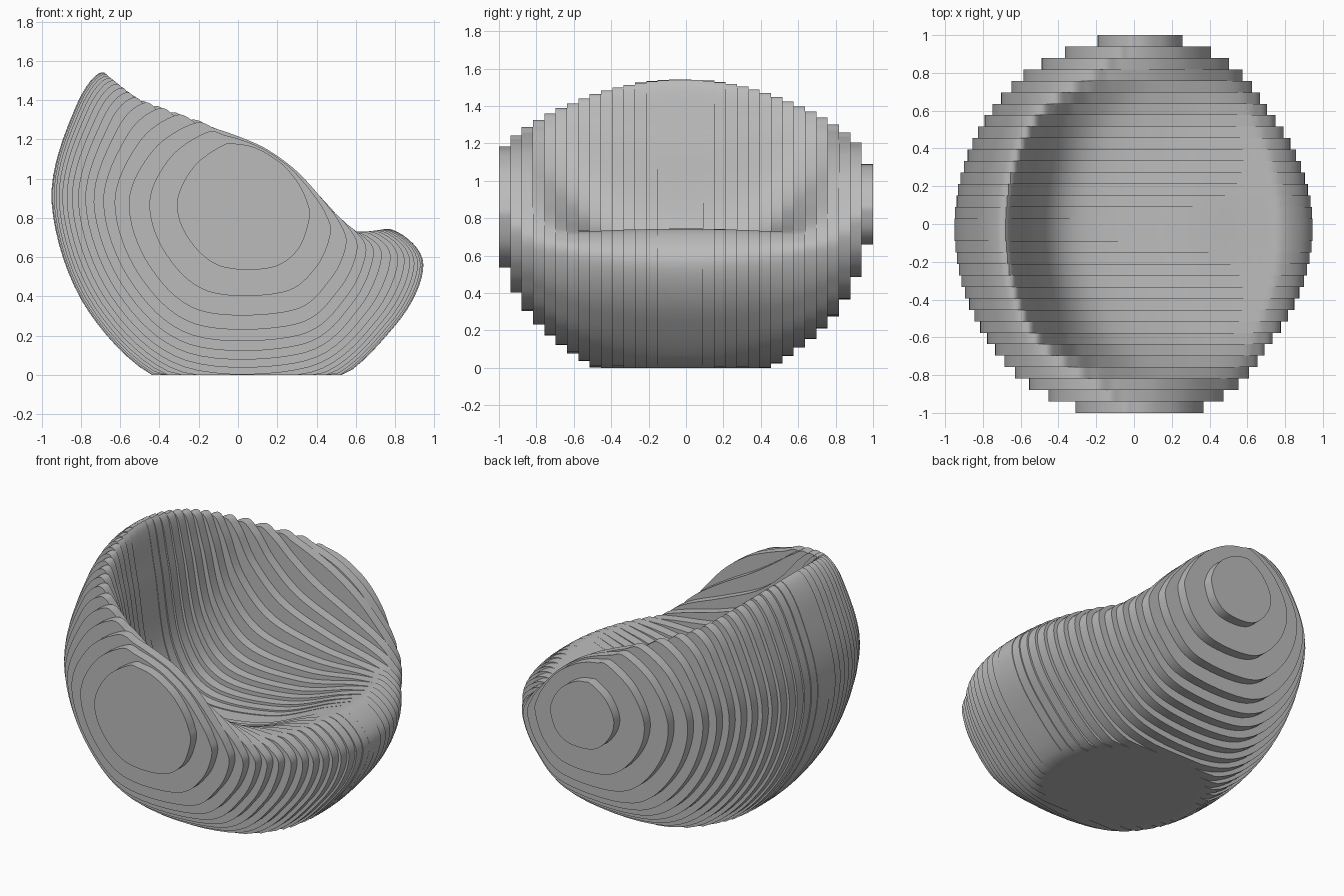
import bpy
import bmesh
import math
from mathutils import Vector

if "Cube" in bpy.data.objects:
    bpy.data.objects.remove(bpy.data.objects["Cube"], do_unlink=True)

SLATS = 33
THICKNESS = 2 / SLATS
STEPS = 8  # curve samples between control points

# Side profiles (x, z): crest, back, base, front lip, seat, inner back.
# Each is keyed by its roundness: 1 in the middle of the chair, 0 at the tips.
MIDDLE = [(-.68, 1.54), (-.83, 1.36), (-.95, .88), (-.76, .32), (-.3, -.07),
          (.4, -.07), (.8, .25), (.945, .56), (.8, .735), (.62, .7),
          (.2, .53), (-.3, .5), (-.52, .74), (-.61, 1.25)]
SHOULDER = [(-.52, 1.4), (-.64, 1.27), (-.76, .88), (-.6, .43), (-.25, .13),
            (.33, .13), (.6, .35), (.71, .6), (.65, .7), (.52, .745),
            (.2, .82), (-.12, .94), (-.33, 1.14), (-.44, 1.34)]
ARM = [(-.24, 1.29), (-.45, 1.15), (-.575, .88), (-.47, .55), (-.2, .31),
       (.28, .31), (.48, .47), (.565, .65), (.53, .77), (.43, .9),
       (.3, 1.04), (.15, 1.15), (.02, 1.21), (-.12, 1.26)]
END = [(-.07, 1.17), (-.22, 1.06), (-.305, .88), (-.25, .7), (-.09, .56),
       (.16, .55), (.3, .64), (.36, .8), (.35, .88), (.31, .97),
       (.24, 1.06), (.16, 1.12), (.08, 1.16), (0, 1.175)]
TIP = [(.04, .9)] * len(END)
KEYS = [(0, TIP), (.36, END), (.6, ARM), (.8, SHOULDER), (1, MIDDLE)]


def profile_at(y):
    """Blend the two nearest key profiles for a distance along the chair."""
    roundness = math.sqrt(max(0, 1 - (y / 1.02) ** 2))
    for (low, a), (high, b) in zip(KEYS, KEYS[1:]):
        if roundness <= high:
            f = (roundness - low) / (high - low)
            return [Vector(p).lerp(Vector(q), f) for p, q in zip(a, b)]


def smooth_loop(points):
    """Closed Catmull-Rom curve, cut flat at the floor."""
    loop = []
    n = len(points)
    for i in range(n):
        a, b, c, d = (points[(i + k) % n] for k in (-1, 0, 1, 2))
        for j in range(STEPS):
            t = j / STEPS
            p = (b * 2 + (c - a) * t + (a * 2 - b * 5 + c * 4 - d) * t ** 2
                 + (b * 3 - a - c * 3 + d) * t ** 3) / 2
            loop.append((p.x, max(p.y, 0)))
    return loop


def add_slat(bm, loop, y0, y1):
    """One flat board with the given outline."""
    near = [bm.verts.new((x, y0, z)) for x, z in loop]
    far = [bm.verts.new((x, y1, z)) for x, z in loop]
    bm.faces.new(near)
    bm.faces.new(far[::-1])
    n = len(loop)
    for i in range(n):
        j = (i + 1) % n
        bm.faces.new((near[j], near[i], far[i], far[j]))


# Stacked boards
bm = bmesh.new()
for k in range(SLATS):
    y = -1 + k * THICKNESS
    outline = smooth_loop(profile_at(y + THICKNESS / 2 + .02))
    add_slat(bm, outline, y, y + THICKNESS)
bmesh.ops.recalc_face_normals(bm, faces=bm.faces)
mesh = bpy.data.meshes.new("chair_slats")
bm.to_mesh(mesh)
bm.free()
chair = bpy.data.objects.new("chair_slats", mesh)
bpy.context.collection.objects.link(chair)

# Plain grey finish
grey = bpy.data.materials.new("plain_grey")
grey.use_nodes = True
color = (.5, .5, .5, 1)
grey.diffuse_color = color
grey.node_tree.nodes["Principled BSDF"].inputs["Base Color"].default_value = color
mesh.materials.append(grey)

# Smooth rims with crisp board edges
bpy.ops.object.select_all(action="DESELECT")
chair.select_set(True)
bpy.context.view_layer.objects.active = chair
bpy.ops.object.shade_smooth_by_angle(angle=math.radians(35))
